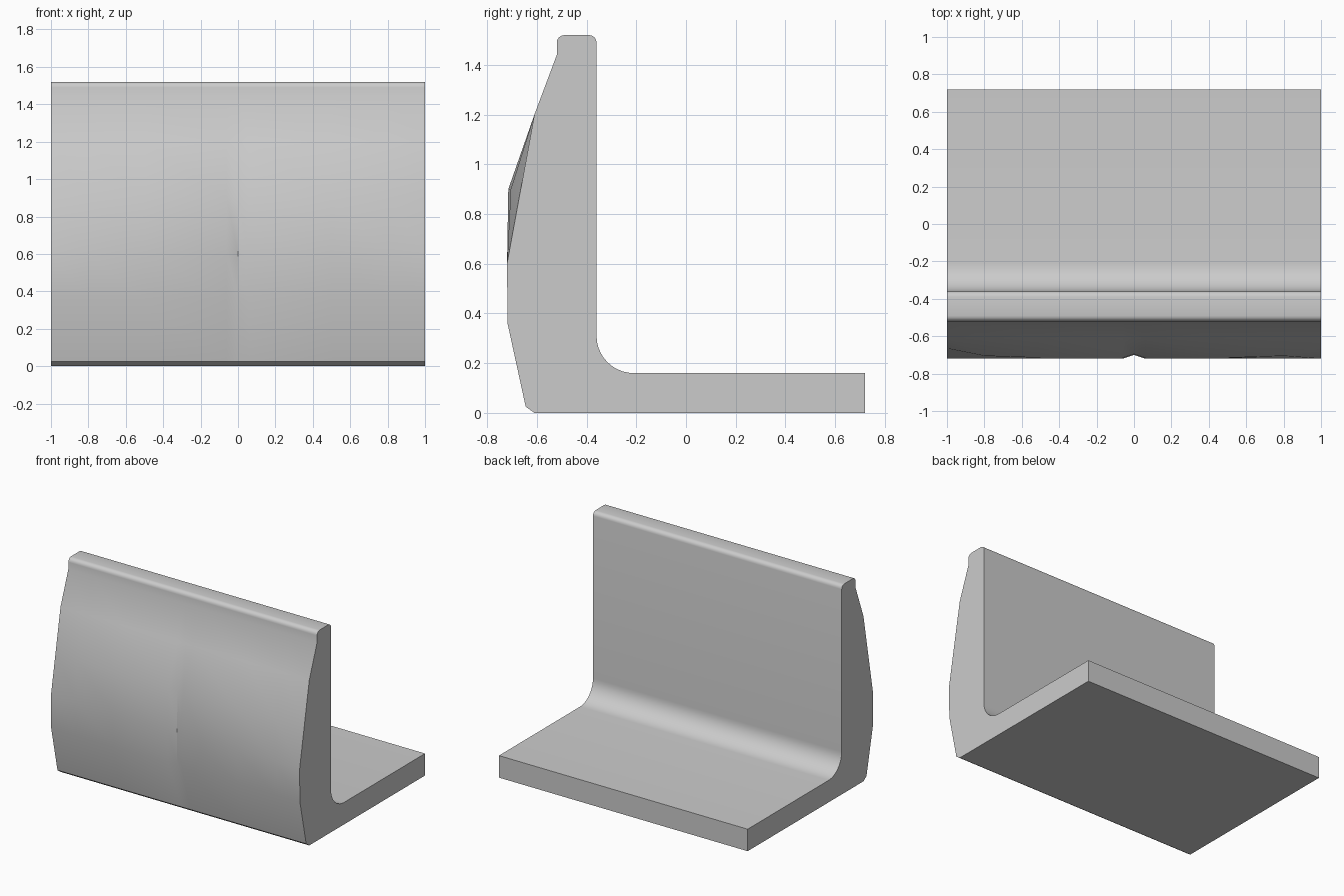
import bpy, bmesh
from math import sin, cos, pi, radians

cube = bpy.data.objects.get("Cube")
if cube:
    bpy.data.objects.remove(cube, do_unlink=True)

grey = bpy.data.materials.new("concrete_grey")
grey.use_nodes = True
grey.diffuse_color = (0.6, 0.6, 0.6, 1)
grey.node_tree.nodes["Principled BSDF"].inputs["Base Color"].default_value = (0.6, 0.6, 0.6, 1)


def arc(cy, cz, r, start, end, steps):
    """Points of an arc in the side plane, angles in degrees."""
    angles = [radians(start + (end - start) * i / steps) for i in range(steps + 1)]
    return [(cy + r * cos(a), cz + r * sin(a)) for a in angles]


def section(bulge, dent):
    """Side outline of the L: base slab, fillet, wall, rounded top, swollen front."""
    front = [(-0.52, 1.44), (-0.61, 1.2), (-0.665 - 0.05 * bulge + dent, 0.9),
             (-0.72 + dent, 0.6), (-0.718 + dent, 0.36), (-0.645, 0.025)]
    return ([(-0.61, 0), (0.72, 0), (0.72, 0.16)]
            + arc(-0.21, 0.31, 0.15, 270, 180, 10)
            + arc(-0.39, 1.49, 0.03, 0, 90, 4)
            + arc(-0.49, 1.49, 0.03, 90, 180, 4)
            + front)


# Stations across the width: x, how far the face swells, dent at the centre
half = [(0, 1, 0.02), (0.06, 1, 0), (0.5, 1, 0), (0.8, 0.8, 0), (1, 0, 0)]
stations = [(-x, b, d) for x, b, d in reversed(half[1:])] + half

# Wall and base as one lofted solid
bm = bmesh.new()
rings = [[bm.verts.new((x, y, z)) for y, z in section(b, d)] for x, b, d in stations]
for a, b in zip(rings, rings[1:]):
    for i in range(len(a)):
        j = (i + 1) % len(a)
        bm.faces.new((a[i], a[j], b[j], b[i]))
bm.faces.new(rings[0])
bm.faces.new(rings[-1])
bmesh.ops.recalc_face_normals(bm, faces=bm.faces)

mesh = bpy.data.meshes.new("retaining_wall")
bm.to_mesh(mesh)
bm.free()
mesh.materials.append(grey)
wall = bpy.data.objects.new("retaining_wall", mesh)
bpy.context.collection.objects.link(wall)

# Soft front, fillet and top; crisp ends and slab edges
bpy.ops.object.select_all(action="DESELECT")
wall.select_set(True)
bpy.context.view_layer.objects.active = wall
bpy.ops.object.shade_smooth_by_angle(angle=radians(35))
